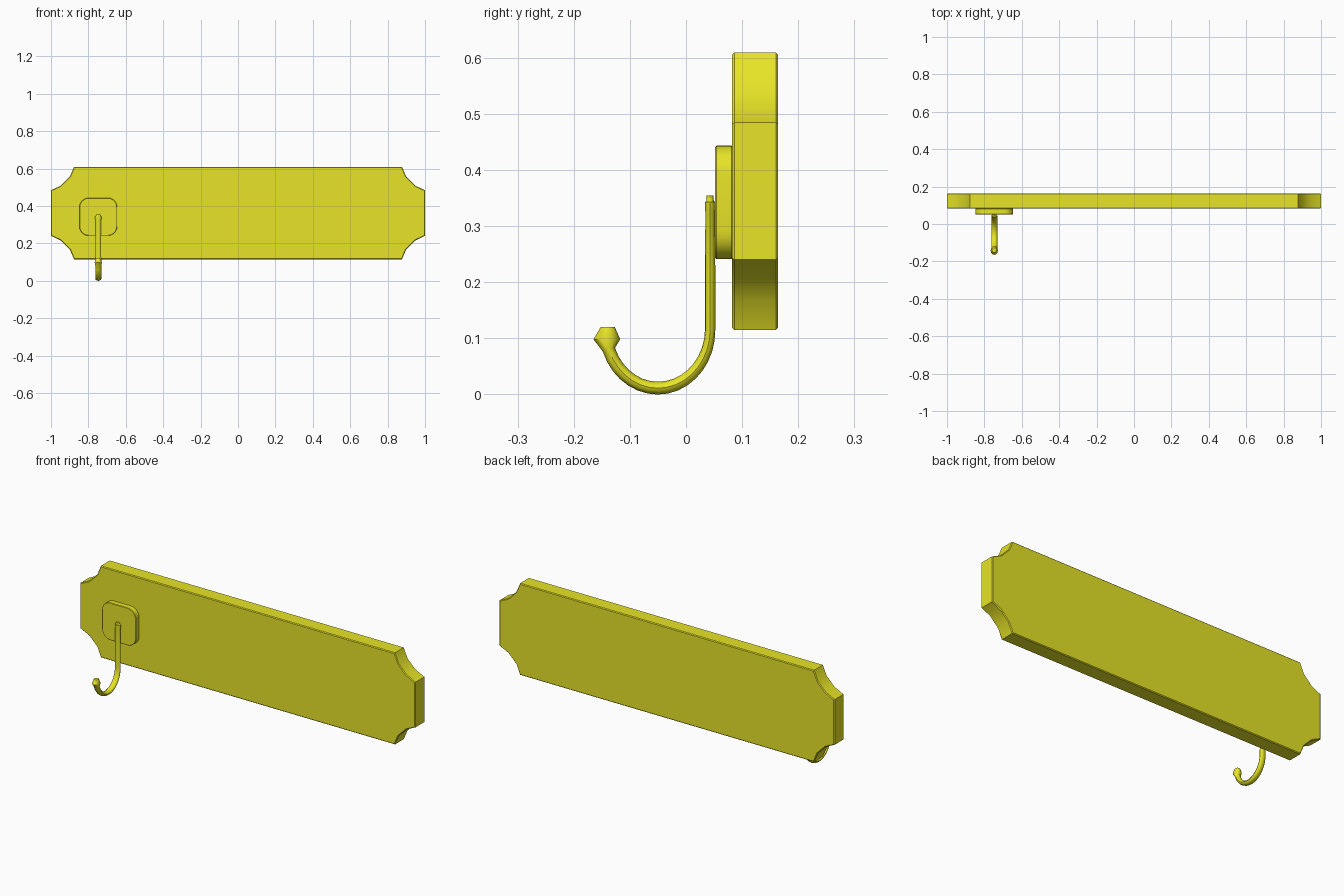
import bpy, bmesh, math

if "Cube" in bpy.data.objects:
    bpy.data.objects.remove(bpy.data.objects["Cube"])

mat = bpy.data.materials.new("yellow")
mat.diffuse_color = (0.8, 0.78, 0.02, 1)
mat.use_nodes = True
mat.node_tree.nodes["Principled BSDF"].inputs["Base Color"].default_value = mat.diffuse_color


def finish(name, bm, angle=30):
    bmesh.ops.recalc_face_normals(bm, faces=bm.faces)
    me = bpy.data.meshes.new(name)
    bm.to_mesh(me)
    bm.free()
    ob = bpy.data.objects.new(name, me)
    bpy.context.collection.objects.link(ob)
    me.materials.append(mat)
    bpy.ops.object.select_all(action='DESELECT')
    ob.select_set(True)
    bpy.context.view_layer.objects.active = ob
    bpy.ops.object.shade_smooth_by_angle(angle=math.radians(angle))
    return ob


def slab(name, cx, cz, hx, hz, y0, y1, corner, bevel):
    """Plate whose corner profile (inset x, inset z) is mirrored to all four corners."""
    pts = []
    for sx, sz, rev in ((1, 1, False), (-1, 1, True), (-1, -1, False), (1, -1, True)):
        for dx, dz in (corner[::-1] if rev else corner):
            pts.append((cx + sx * (hx - dx), cz + sz * (hz - dz)))
    bm = bmesh.new()
    front = bm.faces.new([bm.verts.new((x, y0, z)) for x, z in pts])
    ext = bmesh.ops.extrude_face_region(bm, geom=[front], use_keep_orig=True)
    for v in ext["geom"]:
        if isinstance(v, bmesh.types.BMVert):
            v.co.y = y1
    # soften front and back rims
    rim = [e for e in bm.edges if abs(e.verts[0].co.y - e.verts[1].co.y) < 1e-5]
    bmesh.ops.bevel(bm, geom=rim, offset=bevel, segments=1, affect='EDGES')
    return finish(name, bm)


# Back board with scooped corners
scoop = [(0, 0.125), (0.053, 0.10), (0.101, 0.052), (0.123, 0)]
slab("back_board", 0, 0.362, 1.0, 0.247, 0.082, 0.164, scoop, 0.004)

# Mounting plate with rounded corners
r = 0.05
fillet = [(r - r * math.cos(a * math.pi / 12), r - r * math.sin(a * math.pi / 12))
          for a in range(7)]
slab("hook_plate", -0.747, 0.342, 0.101, 0.101, 0.052, 0.083, fillet, 0.002)

# Hook stations: y, z, half-thickness, half-width
st = [(0.043, 0.354, 0.0062, 0.009), (0.043, 0.344, 0.0065, 0.015),
      (0.043, 0.343, 0.009, 0.017), (0.043, 0.331, 0.009, 0.017),
      (0.043, 0.322, 0.0085, 0.0145), (0.043, 0.22, 0.0092, 0.0145)]
for i in range(17):
    t = -math.radians(160) * i / 16
    st.append((-0.05 + 0.093 * math.cos(t), 0.115 + 0.104 * math.sin(t),
               0.0092 + 0.0022 * min(1, i / 8), 0.016))
# Faceted tip
st += [(-0.141, 0.098, 0.0238, 0.0195), (-0.1395, 0.120, 0.0125, 0.012)]

N = 12
bm = bmesh.new()
rings = []
for i, (y, z, a, b) in enumerate(st):
    p, q = st[max(i - 1, 0)], st[min(i + 1, len(st) - 1)]
    ty, tz = q[0] - p[0], q[1] - p[1]
    if i >= len(st) - 2:
        ty, tz = 0, 1
    n = math.hypot(ty, tz)
    ny, nz = tz / n, -ty / n
    rings.append([bm.verts.new((-0.747 + b * math.sin(2 * math.pi * k / N),
                                y + ny * a * math.cos(2 * math.pi * k / N),
                                z + nz * a * math.cos(2 * math.pi * k / N)))
                  for k in range(N)])
for A, B in zip(rings, rings[1:]):
    for k in range(N):
        # tangent flips keep the same winding, so rings join directly
        bm.faces.new((A[k], A[(k + 1) % N], B[(k + 1) % N], B[k]))
bm.faces.new(rings[0])
bm.faces.new(rings[-1])
finish("hook", bm, 40)
